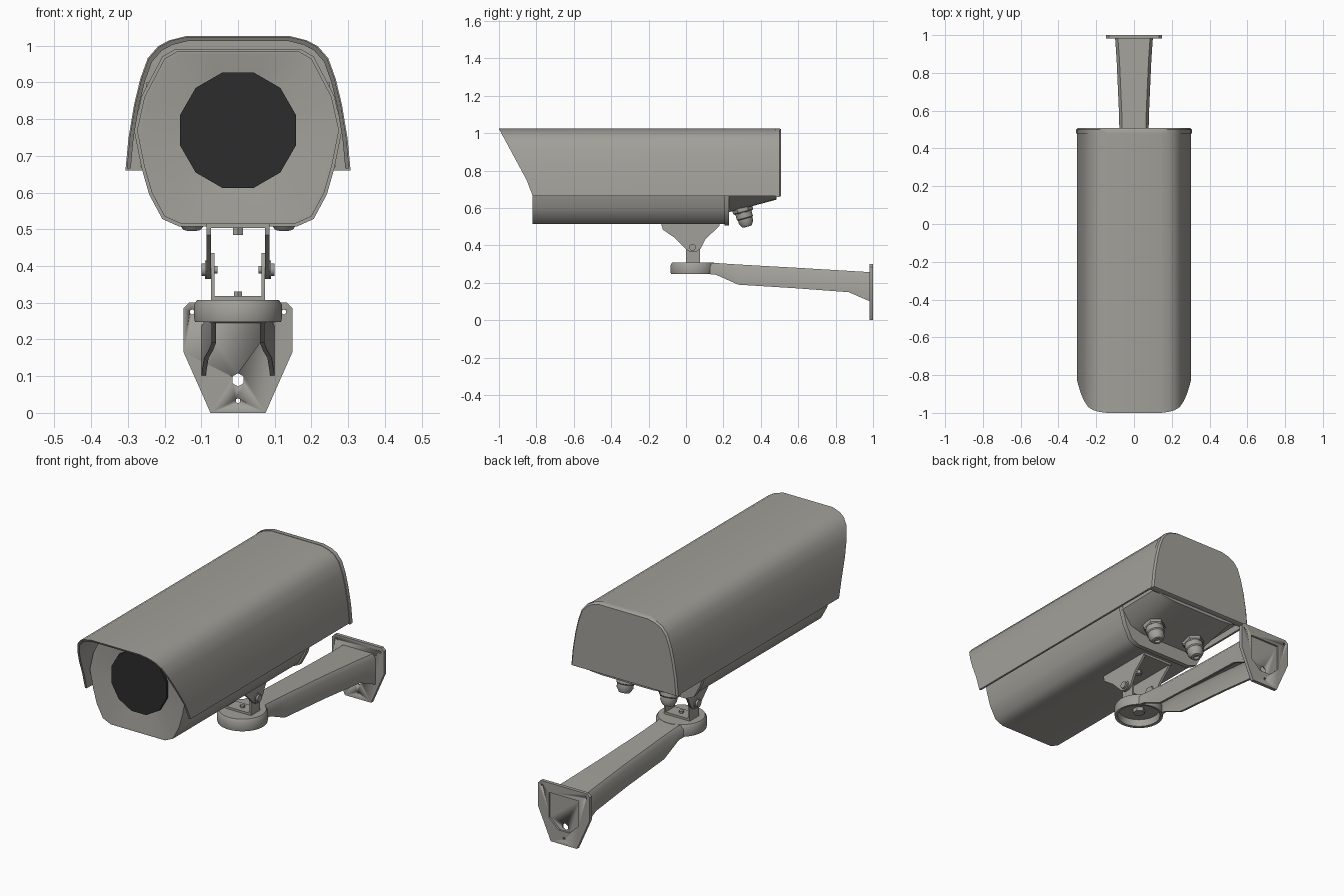
import bpy, bmesh, math
from mathutils import Vector, Matrix

old = bpy.data.objects.get("Cube")
if old:
    bpy.data.objects.remove(old, do_unlink=True)


def material(name, rgb):
    m = bpy.data.materials.new(name)
    m.use_nodes = True
    m.diffuse_color = (*rgb, 1)
    m.node_tree.nodes["Principled BSDF"].inputs["Base Color"].default_value = (*rgb, 1)
    return m


GREY = material("warm_grey_metal", (0.36, 0.35, 0.32))
DARK = material("dark_glass", (0.025, 0.025, 0.025))


def finish(name, bm, mat=GREY, angle=40):
    bmesh.ops.recalc_face_normals(bm, faces=bm.faces)
    me = bpy.data.meshes.new(name)
    bm.to_mesh(me)
    bm.free()
    me.materials.append(mat)
    ob = bpy.data.objects.new(name, me)
    bpy.context.collection.objects.link(ob)
    bpy.ops.object.select_all(action='DESELECT')
    ob.select_set(True)
    bpy.context.view_layer.objects.active = ob
    bpy.ops.object.shade_smooth_by_angle(angle=math.radians(angle))
    return ob


def loft(name, sections, thin=False, mat=GREY):
    """Skin closed rings; thin rings (outer path, then inner path back) get quad ends."""
    bm = bmesh.new()
    rings = [[bm.verts.new(p) for p in s] for s in sections]
    n = len(rings[0])
    for a, b in zip(rings, rings[1:]):
        for i in range(n):
            j = (i + 1) % n
            bm.faces.new((a[i], a[j], b[j], b[i]))
    for r in (rings[0], rings[-1]):
        if thin:
            for i in range(n // 2 - 1):
                bm.faces.new((r[i], r[i + 1], r[n - 2 - i], r[n - 1 - i]))
        else:
            bm.faces.new(r)
    return finish(name, bm, mat)


def mirrored(half):
    return half + [(-x, z) for x, z in reversed(half)]


def at_y(profile, y):
    return [(x, y, z) for x, z in profile]


def plate_x(name, outline, x0, x1):
    """Flat plate with a (y, z) outline."""
    return loft(name, [[(x, y, z) for y, z in outline] for x in (x0, x1)])


def box(name, lo, hi):
    return loft(name, [[(lo[0], lo[1], z), (hi[0], lo[1], z), (hi[0], hi[1], z), (lo[0], hi[1], z)]
                       for z in (lo[2], hi[2])])


def lathe(name, profile, origin, axis, sides=20, mat=GREY):
    """Turn a closed-end (radius, height) profile around an axis."""
    turn = Vector((0, 0, 1)).rotation_difference(Vector(axis)).to_matrix()
    o = Vector(origin)
    rings = []
    for r, h in profile:
        angles = [2 * math.pi * (i + 0.5) / sides for i in range(sides)]
        rings.append([o + turn @ Vector((r * math.cos(a), r * math.sin(a), h)) for a in angles])
    return loft(name, rings, mat=mat)


def cut(ob, cutter):
    mod = ob.modifiers.new("cut", 'BOOLEAN')
    mod.object = cutter
    mod.solver = 'EXACT'
    deps = bpy.context.evaluated_depsgraph_get()
    me = bpy.data.meshes.new_from_object(ob.evaluated_get(deps))
    ob.modifiers.clear()
    ob.data = me
    bpy.data.objects.remove(cutter, do_unlink=True)


# Camera housing with a shallow funnel around the window
CENTRE = Vector((0, 0.77))
half = [(0.08, 0.515), (0.155, 0.515), (0.2, 0.535), (0.235, 0.6), (0.255, 0.67),
        (0.275, 0.77), (0.255, 0.86), (0.2, 0.965), (0.165, 0.985), (0.08, 0.985)]
shell = mirrored(half)


def scaled(profile, k):
    return [tuple(CENTRE + (Vector(p) - CENTRE) * k) for p in profile]


opening = [tuple(CENTRE + (Vector(p) - CENTRE).normalized() * 0.15) for p in shell]
loft("camera_housing", [at_y(shell, 0.21), at_y(shell, -0.82),
                        at_y(scaled(shell, 0.96), -0.82), at_y(opening, -0.795)])
loft("housing_rear_rim", [at_y(scaled(shell, 1.03), y) for y in (0.205, 0.23)])
lathe("front_window", [(0.163, 0), (0.163, 0.03)], (0, -0.782, 0.77), (0, -1, 0), 12, DARK)

# Sloping rear underside
rear_a = mirrored([(0.14, 0.575), (0.21, 0.595), (0.265, 0.67), (0.25, 0.9)])
rear_b = mirrored([(0.14, 0.645), (0.21, 0.65), (0.265, 0.675), (0.25, 0.9)])
loft("rear_underside", [at_y(rear_a, 0.22), at_y(rear_b, 0.485)])

# Sun hood: thin arch with a slanted front
arch = [(0.303, 0.665), (0.295, 0.75), (0.28, 0.84), (0.263, 0.91), (0.243, 0.965),
        (0.215, 0.997), (0.185, 1.013), (0.14, 1.024)]
outer = mirrored(arch)
inner = [(x * 0.965, 0.665 + (z - 0.665) * 0.97) for x, z in outer]
ring = outer + inner[::-1]


def hood_front(z):
    return -0.82 - max(0, z - 0.69) * 0.54


loft("sun_hood", [at_y(ring, 0.485), [(x, hood_front(z), z) for x, z in ring]], thin=True)

# Rear cap with a slightly raised edge
cap = [(x * 1.012, 0.66 + (z - 0.665) * 1.02) for x, z in outer]
cap_face = [(x * 0.97, 0.665 + (z - 0.66) * 0.97) for x, z in cap]
loft("rear_cap", [at_y(cap, 0.478), at_y(cap, 0.5), at_y(cap_face, 0.508)])

# Cable glands on the sloping underside
gland_axis = (0, 0.26, -0.97)
for side, x in (("left", 0.125), ("right", -0.125)):
    foot = (x, 0.298, 0.61)
    lathe(side + "_gland_nut", [(0.055, 0), (0.055, 0.03), (0.048, 0.036)], foot, gland_axis, 6)
    lathe(side + "_gland_body", [(0.045, 0.03), (0.045, 0.065), (0.04, 0.07), (0.04, 0.09),
                                 (0.026, 0.112), (0.014, 0.114), (0.014, 0.1)], foot, gland_axis)

# Tilting bracket under the housing
PIVOT = (0.035, 0.39)
ear = [(-0.13, 0.515), (-0.125, 0.485), (-0.06, 0.44), (0.0, 0.38), (0.02, 0.365), (0.055, 0.365),
       (0.08, 0.385), (0.105, 0.435), (0.175, 0.5), (0.18, 0.515)]
lug = [(0.0, 0.31), (0.075, 0.31), (0.075, 0.39), (0.055, 0.435), (0.02, 0.435), (0.0, 0.4)]
box("bracket_top_plate", (-0.085, -0.13, 0.503), (0.085, 0.18, 0.518))
box("swivel_base", (-0.074, 0.0, 0.303), (0.074, 0.075, 0.319))
lathe("bracket_screw", [(0.016, 0), (0.016, 0.03)], (0, 0.035, 0.485), (0, 0, 1), 6)
for side, s in (("left", 1), ("right", -1)):
    plate_x(side + "_bracket_ear", ear, 0.074 * s, 0.086 * s)
    plate_x(side + "_swivel_lug", lug, 0.064 * s, 0.074 * s)
    lathe(side + "_pivot_bolt", [(0.011, 0), (0.011, 0.01), (0.02, 0.01), (0.02, 0.03),
                                 (0.026, 0.03), (0.026, 0.034), (0.018, 0.034), (0.018, 0.044)],
          (0.056 * s, *PIVOT), (s, 0, 0), 12)

# Round hollow seat and its bolt
lathe("swivel_seat", [(0.02, 0.285), (0.1, 0.285), (0.104, 0.25), (0.118, 0.248), (0.12, 0.258),
                      (0.12, 0.295), (0.112, 0.308), (0.02, 0.308)], (0, 0.037, 0), (0, 0, 1), 32)
lathe("swivel_bolt", [(0.03, 0.265), (0.03, 0.287), (0.012, 0.29), (0.012, 0.33)],
      (0, 0.037, 0), (0, 0, 1), 6)


# Wall arm: downward open channel
def channel(y, w, top, bottom, t=0.012):
    path = [(w, bottom), (w, top - 0.02), (w - 0.015, top)]
    inside = [(w - t, bottom), (w - t, top - 0.024), (w - 0.02, top - t)]
    return at_y(mirrored(path) + mirrored(inside)[::-1], y)


stations = [(0.12, 0.078, 0.308, 0.247), (0.16, 0.072, 0.306, 0.243), (0.28, 0.072, 0.298, 0.19),
            (0.6, 0.08, 0.28, 0.17), (0.87, 0.092, 0.264, 0.15), (0.985, 0.1, 0.257, 0.1)]
loft("wall_arm", [channel(*s) for s in stations], thin=True)

# Wall plate with recess and screw holes
plate = mirrored([(0.075, 0.0), (0.148, 0.165), (0.148, 0.285), (0.133, 0.3)])
wall = loft("wall_plate", [at_y(plate, y) for y in (0.982, 1.0)])
pocket = mirrored([(0.03, 0.07), (0.085, 0.12), (0.085, 0.25)])
cut(wall, loft("pocket_cutter", [at_y(pocket, y) for y in (0.99, 1.05)]))
for x, z, r in ((0, 0.09, 0.018), (0, 0.033, 0.007), (0.125, 0.275, 0.007), (-0.125, 0.275, 0.007)):
    cut(wall, lathe("hole_cutter", [(r, 0), (r, 0.1)], (x, 0.95, z), (0, 1, 0), 6))
